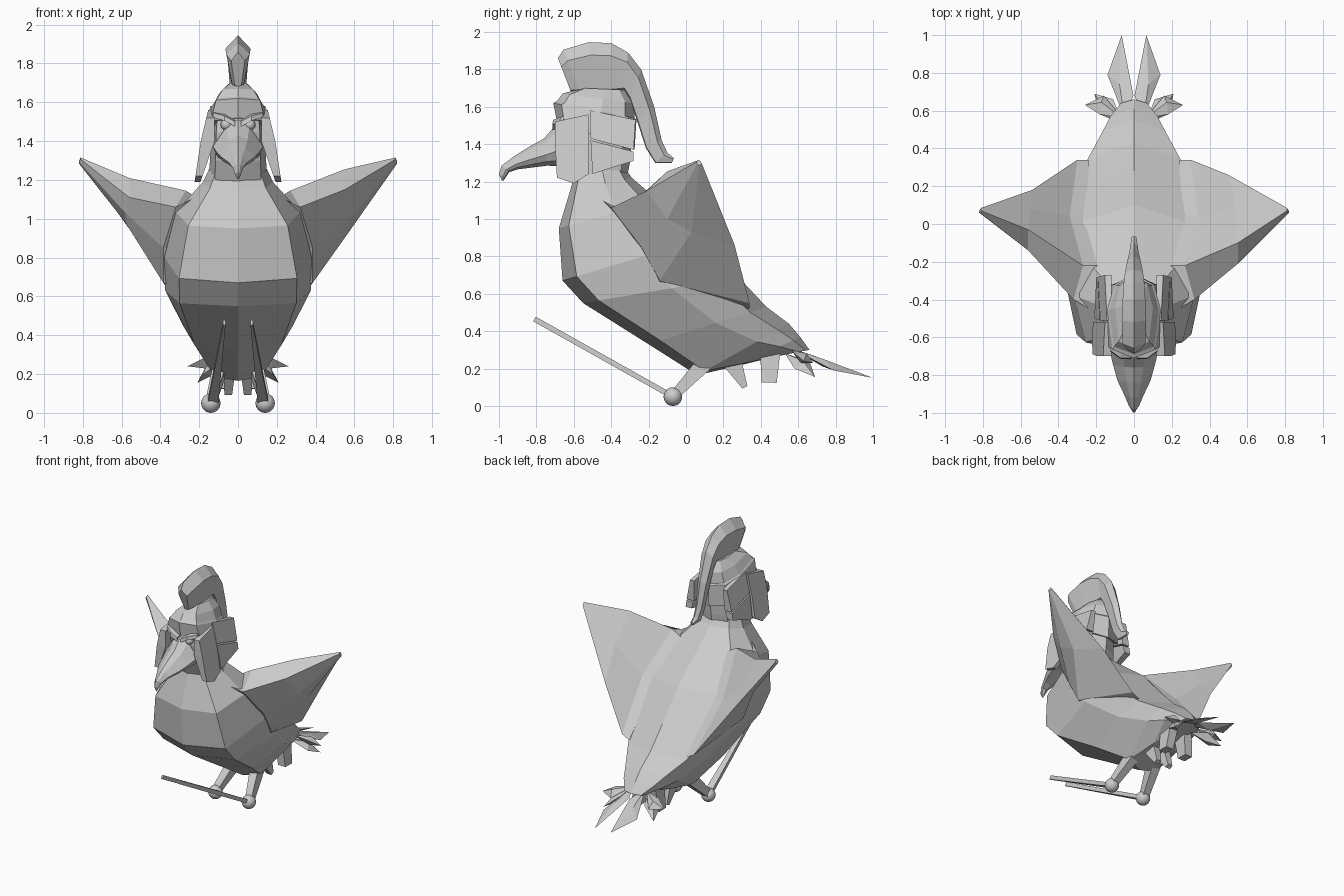
import bpy, bmesh
from mathutils import Vector

grey = bpy.data.materials.new("plain grey")
grey.diffuse_color = (0.6, 0.6, 0.6, 1)


def finish(name, bm):
    bmesh.ops.recalc_face_normals(bm, faces=bm.faces)
    me = bpy.data.meshes.new(name)
    bm.to_mesh(me)
    bm.free()
    me.materials.append(grey)
    ob = bpy.data.objects.new(name, me)
    bpy.context.collection.objects.link(ob)
    return ob


def loft(name, rings, sides=(1,)):
    """Skin rings of equal point count and cap both ends, for each x side given."""
    bm = bmesh.new()
    for s in sides:
        vs = [[bm.verts.new((s * p[0], p[1], p[2])) for p in r] for r in rings]
        n = len(vs[0])
        for a, b in zip(vs, vs[1:]):
            for i in range(n):
                j = (i + 1) % n
                bm.faces.new((a[i], a[j], b[j], b[i]))
        bm.faces.new(vs[0])
        bm.faces.new(vs[-1])
    return finish(name, bm)


BOTH = (1, -1)
BOXY = ((0, 0), (0.8, 0.1), (1, 0.57), (0.72, 0.88), (0, 1))
TORSO = ((0, 0), (0.8, 0.1), (1, 0.57), (0.88, 0.86), (0, 1))
RUMP = ((0, 0), (0.62, 0.08), (1, 0.65), (0.85, 0.88), (0, 1))


def ring(a, b, w, shape=BOXY):
    """Symmetric cross-section between two centre-line points (y, z)."""
    a, b = Vector((0, *a)), Vector((0, *b))
    half = [(u * w, a.lerp(b, t)) for u, t in shape]
    pts = [(x, p.y, p.z) for x, p in half]
    return pts + [(-x, p.y, p.z) for x, p in half[-2:0:-1]]


# body: neck, chest, belly, rump
loft("body", [ring(*r) for r in (
    ((-0.60, 1.22), (-0.33, 1.28), 0.15),
    ((-0.62, 1.15), (-0.29, 1.22), 0.18),
    ((-0.68, 0.95), (-0.15, 1.10), 0.32),
    ((-0.66, 0.67), (0.10, 0.90), 0.38, TORSO),
    ((-0.55, 0.55), (0.28, 0.69), 0.375, TORSO),
    ((-0.20, 0.33), (0.43, 0.53), 0.28, TORSO),
    ((0.06, 0.165), (0.55, 0.44), 0.195, RUMP),
    ((0.30, 0.22), (0.61, 0.37), 0.145, RUMP),
    ((0.50, 0.27), (0.66, 0.30), 0.08, RUMP))])

# wings: root, shoulder, middle, tip; the right one is fuller than the left
tip = Vector((0.81, 0.07, 1.305))
WINGS = (("right_wing", 1, [(0.55, -0.21, 1.15), (0.58, -0.10, 1.00), (0.57, 0.03, 0.93),
                            (0.50, 0.26, 0.86), (0.54, 0.08, 1.07), (0.55, -0.10, 1.255)]),
         ("left_wing", -1, [(0.56, -0.14, 1.11), (0.58, -0.08, 1.03), (0.58, 0.02, 0.98),
                            (0.54, 0.18, 0.92), (0.55, 0.08, 1.05), (0.56, -0.03, 1.21)]))
for name, side, middle in WINGS:
    loft(name, [
        [(0.20, -0.47, 1.12), (0.30, -0.24, 0.84), (0.30, -0.15, 0.64),
         (0.24, 0.34, 0.52), (0.24, 0.05, 0.82), (0.16, -0.22, 1.08)],
        [(0.32, -0.40, 1.06), (0.385, -0.24, 0.85), (0.385, -0.14, 0.67),
         (0.30, 0.34, 0.55), (0.34, 0.04, 0.87), (0.27, -0.22, 1.145)],
        middle,
        [tip + Vector(d) for d in ((0, -0.015, 0), (0.01, -0.01, -0.01), (0.01, 0, -0.02),
                                   (0, 0.015, -0.01), (0, 0.01, 0), (0, 0, 0.01))]], (side,))

# head under the helmet
loft("head", [ring(*r) for r in (
    ((-0.59, 1.16), (-0.32, 1.20), 0.15),
    ((-0.66, 1.30), (-0.30, 1.30), 0.145),
    ((-0.69, 1.45), (-0.29, 1.40), 0.14),
    ((-0.68, 1.58), (-0.30, 1.54), 0.13))])

# helmet dome with brim
loft("helmet", [ring(*r) for r in (
    ((-0.69, 1.52), (-0.275, 1.37), 0.175),
    ((-0.71, 1.62), (-0.265, 1.53), 0.142),
    ((-0.69, 1.63), (-0.275, 1.54), 0.132),
    ((-0.66, 1.67), (-0.28, 1.62), 0.10),
    ((-0.56, 1.70), (-0.33, 1.69), 0.05))])


def plate(name, outline, extra=0.0):
    """Flared side plate from a (y, z) outline, thicker towards the helmet."""
    outer = lambda z: 0.15 + 0.24 * (1.55 - z) - 0.09 * max(0, 1.4 - z) + extra
    inner = lambda z: min(outer(z) - 0.025, 0.12 if z > 1.4 else 0.12 + 0.35 * (1.4 - z))
    loft(name, [[(x(z), y, z) for y, z in outline] for x in (inner, outer)], BOTH)


plate("cheek_plates", ((-0.70, 1.52), (-0.70, 1.4), (-0.69, 1.22), (-0.60, 1.19),
                       (-0.52, 1.24), (-0.52, 1.4), (-0.52, 1.56)), 0.006)
plate("helmet_side_plates", ((-0.51, 1.58), (-0.51, 1.43), (-0.28, 1.37), (-0.27, 1.53)))
plate("neck_guards", ((-0.51, 1.42), (-0.50, 1.24), (-0.41, 1.27), (-0.28, 1.31), (-0.28, 1.36)))

# hooked beak
BEAK = ((0, 0), (0.45, 0.15), (1, 0.6), (0.8, 0.85), (0, 1))
loft("beak", [ring(*r, BEAK) for r in (
    ((-0.69, 1.51), (-0.65, 1.28), 0.13),
    ((-0.76, 1.43), (-0.74, 1.285), 0.11),
    ((-0.84, 1.385), (-0.82, 1.275), 0.088),
    ((-0.92, 1.335), (-0.90, 1.265), 0.05),
    ((-0.985, 1.285), (-0.945, 1.25), 0.028),
    ((-1.0, 1.24), (-0.965, 1.22), 0.015),
    ((-0.985, 1.205), (-0.975, 1.205), 0.004))])

# angry brows
loft("brows", [[(x, y + dy, z + dz) for dy, dz in ((-0.015, 0), (-0.01, 0.025), (0.05, 0.04), (0.05, 0))]
               for x, y, z in ((0.015, -0.70, 1.475), (0.07, -0.70, 1.505), (0.125, -0.66, 1.52))], BOTH)


def balls(name, x, y, z, r, seg):
    bm = bmesh.new()
    for s in BOTH:
        out = bmesh.ops.create_uvsphere(bm, u_segments=seg, v_segments=seg // 2, radius=r)
        bmesh.ops.translate(bm, verts=out["verts"], vec=(s * x, y, z))
    ob = finish(name, bm)
    for p in ob.data.polygons:
        p.use_smooth = True


balls("eyes", 0.06, -0.67, 1.485, 0.03, 12)
balls("feet", 0.14, -0.07, 0.05, 0.05, 20)

# plume: outer edge, inner edge, half width
PLUME = ((0, 0), (1, 0.26), (0.5, 0.95), (0, 1))
loft("plume", [ring(*r, PLUME) for r in (
    ((-0.685, 1.86), (-0.615, 1.68), 0.035),
    ((-0.655, 1.905), (-0.57, 1.68), 0.06),
    ((-0.52, 1.945), (-0.48, 1.68), 0.065),
    ((-0.40, 1.94), (-0.40, 1.68), 0.06),
    ((-0.31, 1.89), (-0.33, 1.69), 0.055),
    ((-0.24, 1.80), (-0.30, 1.64), 0.048),
    ((-0.17, 1.60), (-0.26, 1.52), 0.035),
    ((-0.13, 1.42), (-0.215, 1.38), 0.025),
    ((-0.10, 1.355), (-0.165, 1.30), 0.02),
    ((-0.065, 1.325), (-0.075, 1.30), 0.012))])


def bar(name, a, b, wa, wb, ta, tb):
    """Tapered rectangular bar from a to b, mirrored."""
    d = (Vector(b) - Vector(a)).normalized()
    side = Vector((1, 0, 0))
    up = d.cross(side).normalized()
    loft(name, [[Vector(p) + side * i * w + up * j * t
                 for i, j in ((-1, -1), (1, -1), (1, 1), (-1, 1))]
                for p, w, t in ((a, wa, ta), (b, wb, tb))], BOTH)


bar("legs", (0.09, 0.11, 0.24), (0.14, -0.06, 0.06), 0.035, 0.025, 0.045, 0.025)
bar("long_claws", (0.13, -0.07, 0.05), (0.07, -0.81, 0.465), 0.028, 0.006, 0.014, 0.014)
bar("rear_under_feathers", (0.06, 0.45, 0.30), (0.085, 0.445, 0.125), 0.035, 0.03, 0.055, 0.04)
bar("front_under_feathers", (0.045, 0.25, 0.23), (0.05, 0.315, 0.10), 0.03, 0.02, 0.05, 0.015)


def feather(name, base, left, right, end, t=0.02):
    """Diamond feather with a raised middle, mirrored."""
    bm = bmesh.new()
    for s in BOTH:
        b, l, r, e = [Vector((s * p[0], p[1], p[2])) for p in (base, left, right, end)]
        n = (e - b).cross(r - l).normalized() * t
        rim = [bm.verts.new(p) for p in (b, l, e, r)]
        for k in (n, -n):
            c = bm.verts.new((l + r) / 2 + k)
            for i in range(4):
                bm.faces.new((rim[i], rim[(i + 1) % 4], c))
    finish(name, bm)


# tail fan
feather("long_tail_feathers", (0.05, 0.56, 0.31), (0.003, 0.68, 0.27), (0.14, 0.79, 0.19), (0.065, 1.0, 0.15))
feather("upper_side_feathers", (0.06, 0.56, 0.30), (0.18, 0.58, 0.28), (0.16, 0.68, 0.23), (0.26, 0.63, 0.24), 0.03)
feather("lower_side_feathers", (0.06, 0.53, 0.28), (0.18, 0.58, 0.20), (0.11, 0.66, 0.24), (0.21, 0.69, 0.155), 0.03)
